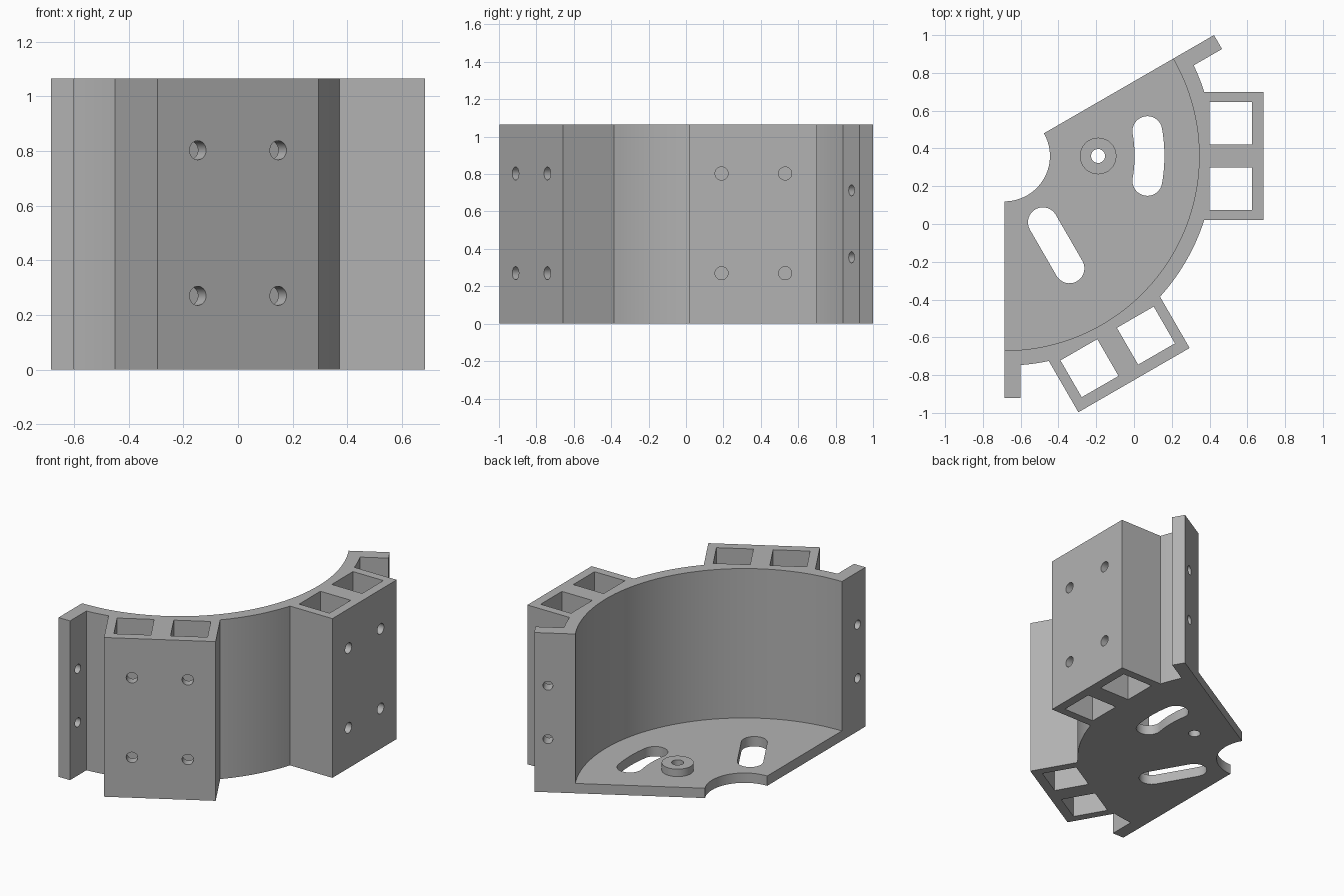
import bpy, bmesh
from math import radians, degrees, asin
from mathutils import Vector, Matrix

if "Cube" in bpy.data.objects:
    bpy.data.objects.remove(bpy.data.objects["Cube"], do_unlink=True)

HEIGHT, FLOOR = 1.066, 0.066
HUB = Vector((-0.685, 0.36))          # centre of the sector
R_HUB, R_IN, R_OUT = 0.24, 1.03, 1.11
R_FLANGE, FLANGE_T = 1.28, 0.085
R_BOX, BOX_HALF = 1.37, 0.34
START, END = -90, 30

grey = bpy.data.materials.new("plain grey")
grey.use_nodes = True
grey.diffuse_color = (0.45, 0.45, 0.45, 1)
grey.node_tree.nodes["Principled BSDF"].inputs["Base Color"].default_value = grey.diffuse_color


def place(angle, along, across=0.0):
    """Point measured along and across a ray from the hub."""
    a = Matrix.Rotation(radians(angle), 2)
    return HUB + a @ Vector((along, across))


def arc(radius, a0, a1, steps=40):
    return [place(a0 + (a1 - a0) * i / steps, radius) for i in range(steps + 1)]


def cap(centre, radius, a0, steps=16):
    return [centre + Matrix.Rotation(radians(a0 + 180 * i / steps), 2) @ Vector((radius, 0))
            for i in range(steps + 1)]


def prism(name, outline, z0, z1):
    bm = bmesh.new()
    face = bm.faces.new([bm.verts.new((p.x, p.y, z0)) for p in outline])
    top = bmesh.ops.extrude_face_region(bm, geom=[face])["geom"]
    bmesh.ops.translate(bm, vec=(0, 0, z1 - z0),
                        verts=[v for v in top if isinstance(v, bmesh.types.BMVert)])
    bmesh.ops.recalc_face_normals(bm, faces=bm.faces)
    return finish(name, bm)


def rod(name, start, end, radius):
    """Cylinder between two points."""
    axis = end - start
    bm = bmesh.new()
    bmesh.ops.create_cone(bm, cap_ends=True, segments=32, radius1=radius, radius2=radius,
                          depth=axis.length,
                          matrix=Matrix.Translation((start + end) / 2)
                          @ axis.to_track_quat('Z', 'Y').to_matrix().to_4x4())
    return finish(name, bm)


def finish(name, bm):
    mesh = bpy.data.meshes.new(name)
    bm.to_mesh(mesh)
    bm.free()
    mesh.materials.append(grey)
    ob = bpy.data.objects.new(name, mesh)
    bpy.context.collection.objects.link(ob)
    return ob


def combine(target, tool, operation='DIFFERENCE'):
    mod = target.modifiers.new("combine", 'BOOLEAN')
    mod.operation, mod.solver, mod.object = operation, 'EXACT', tool
    bpy.context.view_layer.objects.active = target
    bpy.ops.object.modifier_apply(modifier=mod.name)
    bpy.data.objects.remove(tool, do_unlink=True)


# Outline: hub notch, two end flanges, two box mounts on the curved wall
box_a = degrees(asin(BOX_HALF / R_OUT))
flange_a = degrees(asin(FLANGE_T / R_OUT))
outline = arc(R_HUB, END, START)
outline += [place(START, R_FLANGE), place(START, R_FLANGE, FLANGE_T)]
edge = START + flange_a
for box in (-60, 0):
    outline += arc(R_OUT, edge, box - box_a, 24)
    outline += [place(box, R_BOX, -BOX_HALF), place(box, R_BOX, BOX_HALF)]
    edge = box + box_a
outline += arc(R_OUT, edge, END - flange_a, 24)
outline += [place(END, R_FLANGE, -FLANGE_T), place(END, R_FLANGE)]
body = prism("curved_bracket", outline, 0, HEIGHT)

# Open interior above the floor
hollow = arc(R_IN, START, END, 72)
hollow += [place(END, R_IN, 0.3), place(150, 0.6), place(START, R_IN, -0.3)]
combine(body, prism("hollow", hollow, FLOOR, 2))

# Round boss on the floor with a hole through it
boss = place(0, 0.495)
combine(body, rod("boss", boss.to_3d() + Vector((0, 0, FLOOR / 2)),
                  boss.to_3d() + Vector((0, 0, FLOOR + 0.05)), 0.097), 'UNION')
combine(body, rod("boss_hole", boss.to_3d() - Vector((0, 0, 1)),
                  boss.to_3d() + Vector((0, 0, 1)), 0.037))

# Curved slot and straight slot in the floor
S, SWING, MID = 0.079, 9.9, 0.767
curved = arc(MID + S, -SWING, SWING, 12)
curved += cap(place(SWING, MID), S, SWING)[1:-1]
curved += arc(MID - S, SWING, -SWING, 12)
curved += cap(place(-SWING, MID), S, 180 - SWING)[1:-1]
combine(body, prism("curved_slot", curved, -1, 0.5))
straight = cap(place(-60, 0.687), S, -150) + cap(place(-60, 0.405), S, 30)
combine(body, prism("straight_slot", straight, -1, 0.5))

# Square pockets and screw holes of the box mounts
for box in (-60, 0):
    for side in (-1, 1):
        pocket = [place(box, u, side * v) for u, v in
                  ((1.085, 0.06), (1.31, 0.06), (1.31, 0.285), (1.085, 0.285))]
        combine(body, prism("pocket", pocket, -1, 2))
        for z in (0.27, 0.803):
            up = Vector((0, 0, z))
            combine(body, rod("screw_hole", place(box, 1.2, side * 0.17).to_3d() + up,
                              place(box, 1.5, side * 0.17).to_3d() + up, 0.035))

# Holes through the end flanges
for angle in (START, END):
    for z in (0.355, 0.713):
        up = Vector((0, 0, z))
        combine(body, rod("flange_hole", place(angle, 1.197, -0.15).to_3d() + up,
                          place(angle, 1.197, 0.15).to_3d() + up, 0.03))

bpy.ops.object.select_all(action='DESELECT')
body.select_set(True)
bpy.context.view_layer.objects.active = body
bpy.ops.object.shade_smooth_by_angle(angle=radians(30))
